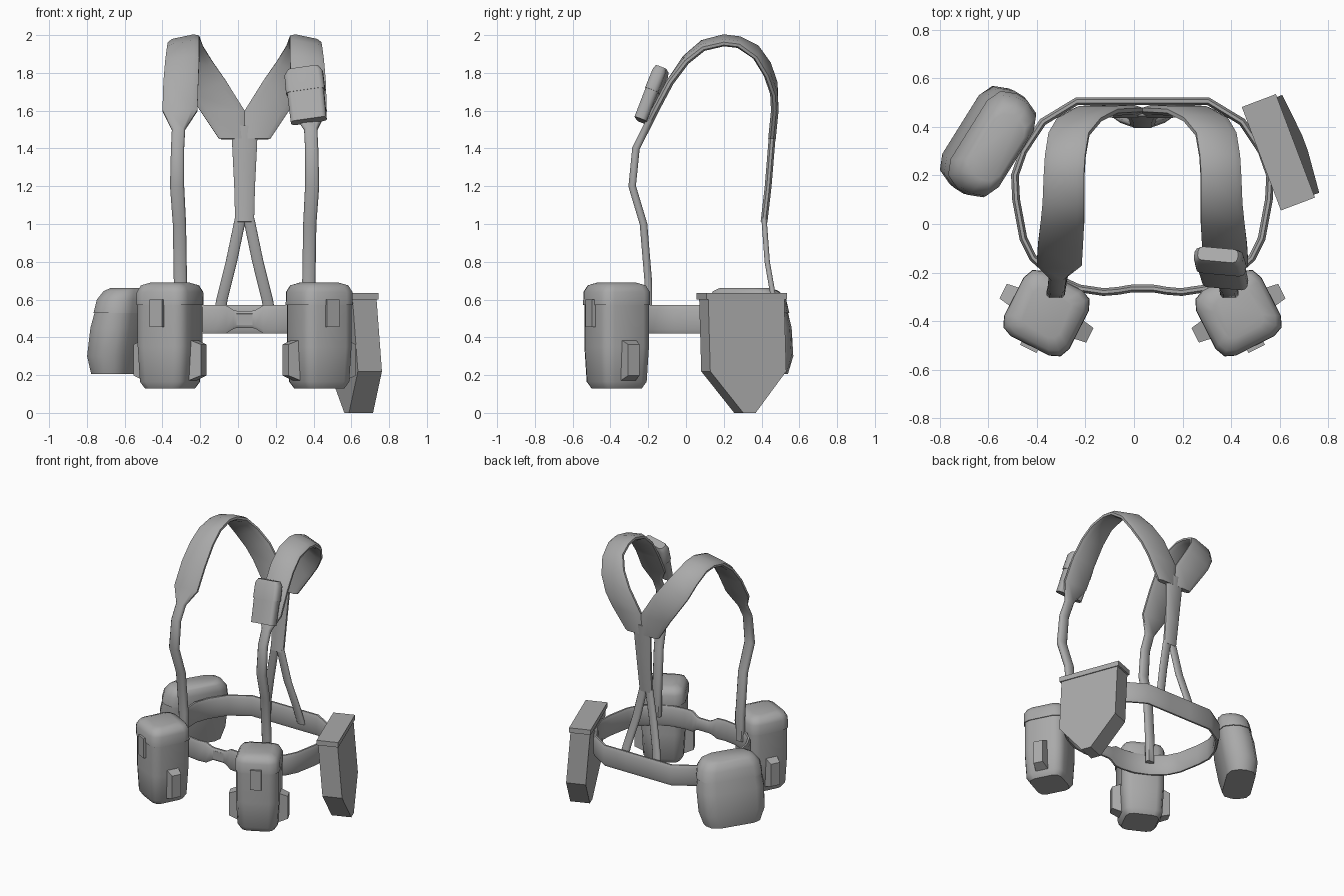
import bpy, bmesh, math
from mathutils import Vector, Matrix

if "Cube" in bpy.data.objects:
    bpy.data.objects.remove(bpy.data.objects["Cube"])

MID = 0.035  # the harness is symmetric about this x
SIDES = ((-1, "right"), (1, "left"))

grey = bpy.data.materials.new("webbing grey")
grey.use_nodes = True
grey.diffuse_color = (0.4, 0.4, 0.4, 1)
grey.node_tree.nodes["Principled BSDF"].inputs["Base Color"].default_value = (0.4, 0.4, 0.4, 1)


def loft(name, rings, closed=False, angle=45):
    """Skin a list of equal rings, capped unless the loft closes on itself."""
    bm = bmesh.new()
    loops = [[bm.verts.new(p) for p in ring] for ring in rings]
    n = len(loops[0])
    pairs = list(zip(loops, loops[1:]))
    if closed:
        pairs.append((loops[-1], loops[0]))
    else:
        bm.faces.new(loops[0])
        bm.faces.new(loops[-1])
    for low, high in pairs:
        for i in range(n):
            j = (i + 1) % n
            bm.faces.new((low[i], low[j], high[j], high[i]))
    bmesh.ops.recalc_face_normals(bm, faces=bm.faces)
    mesh = bpy.data.meshes.new(name)
    bm.to_mesh(mesh)
    bm.free()
    mesh.materials.append(grey)
    obj = bpy.data.objects.new(name, mesh)
    bpy.context.collection.objects.link(obj)
    bpy.ops.object.select_all(action="DESELECT")
    obj.select_set(True)
    bpy.context.view_layer.objects.active = obj
    bpy.ops.object.shade_smooth_by_angle(angle=math.radians(angle))
    return obj


def ribbon(name, edges, half, closed=False):
    """Webbing between pairs of edge points, with a softly bulged section."""
    edges = [(Vector(a), Vector(b)) for a, b in edges]
    mids = [(a + b) / 2 for a, b in edges]
    last = len(edges) - 1
    rings = []
    for i, (a, b) in enumerate(edges):
        if closed:
            t = mids[(i + 1) % len(mids)] - mids[i - 1]
        else:
            t = mids[min(i + 1, last)] - mids[max(i - 1, 0)]
        n = t.cross(b - a).normalized() * half
        p, q = a.lerp(b, 0.15), a.lerp(b, 0.85)
        rings.append([a + n * 0.4, p + n, q + n, b + n * 0.4,
                      b - n * 0.4, q - n, p - n, a - n * 0.4])
    return loft(name, rings, closed, 50)


def rounded(hx, hy, c):
    """Rectangle outline with rounded corners."""
    corner = [(hx, hy - c), (hx - 0.3 * c, hy - 0.3 * c), (hx - c, hy)]
    top = corner + [(-x, y) for x, y in reversed(corner)]
    return top + [(-x, -y) for x, y in top]


def bag(name, outline, levels, place, angle=45):
    """Stack scaled outlines; a level is height, scale and sideways lean."""
    rings = [[place @ Vector((x * s, y * s + lean, z)) for x, y in outline]
             for z, s, lean in levels]
    return loft(name, rings, angle=angle)


def box(name, size, place, taper=1.0):
    """Box that narrows towards local -y."""
    hx, hy, hz = (v / 2 for v in size)
    rings = [[place @ Vector((x * k, y, z * k)) for x, z in
              ((-hx, -hz), (hx, -hz), (hx, hz), (-hx, hz))]
             for y, k in ((hy, 1), (-hy, taper))]
    return loft(name, rings, angle=30)


def turned(x, y, z, degrees):
    return Matrix.Translation((x, y, z)) @ Matrix.Rotation(math.radians(degrees), 4, "Z")


# Belt: half outline (offset, depth, half height), mirrored into a loop
half_belt = [(0.04, -0.265, 0.045), (0.06, -0.268, 0.05), (0.1, -0.275, 0.075),
             (0.16, -0.28, 0.075), (0.26, -0.265, 0.075), (0.36, -0.22, 0.075),
             (0.45, -0.14, 0.075), (0.49, -0.06, 0.075), (0.52, 0.1, 0.075),
             (0.525, 0.2, 0.075), (0.49, 0.3, 0.075), (0.41, 0.42, 0.075),
             (0.27, 0.505, 0.075), (0.09, 0.505, 0.075)]
outline = half_belt + [(-x, y, h) for x, y, h in reversed(half_belt)]
ribbon("belt", [((MID + x, y, 0.495 - h), (MID + x, y, 0.495 + h))
                for x, y, h in outline], 0.016, True)
box("buckle", (0.1, 0.03, 0.07), turned(MID, -0.267, 0.495, 0), 0.85)

# Shoulder straps: inner offset, outer offset, depth, height, outer edge drop
strap = [(0.31, 0.37, -0.2, 0.5, 0), (0.305, 0.375, -0.2, 0.7, 0),
         (0.31, 0.38, -0.225, 1, 0), (0.32, 0.395, -0.285, 1.2, 0),
         (0.32, 0.39, -0.265, 1.4, 0), (0.315, 0.385, -0.215, 1.5, 0),
         (0.25, 0.435, -0.165, 1.6, 0), (0.245, 0.43, -0.085, 1.75, 0),
         (0.24, 0.42, 0, 1.88, 0.02), (0.24, 0.41, 0.09, 1.96, 0.03),
         (0.24, 0.405, 0.2, 1.99, 0.035), (0.235, 0.4, 0.28, 1.98, 0.035),
         (0.22, 0.385, 0.37, 1.94, 0.06), (0.17, 0.35, 0.43, 1.86, 0.08),
         (0.1, 0.29, 0.465, 1.76, 0.08), (0, 0.235, 0.47, 1.6, 0),
         (0, 0.135, 0.455, 1.45, 0)]
for s, side in SIDES:
    ribbon(side + "_shoulder_strap",
           [((MID + s * a, y, z), (MID + s * b, y, z - d)) for a, b, y, z, d in strap], 0.02)
    # Lower back strap legs
    ribbon(side + "_back_strap_leg",
           [((MID + s * (x - 0.03), y, z), (MID + s * (x + 0.03), y, z))
            for x, y, z in ((0.022, 0.413, 1.03), (0.07, 0.43, 0.8),
                            (0.12, 0.465, 0.6), (0.14, 0.49, 0.48))], 0.014)

# Single strap down the back
ribbon("back_strap", [((MID - w, y, z), (MID + w, y, z)) for w, y, z in
                      ((0.07, 0.462, 1.52), (0.066, 0.453, 1.42),
                       (0.055, 0.435, 1.2), (0.05, 0.413, 1.01))], 0.018)

# Front pouches with lid, latch and side pockets
for s, side in SIDES:
    place = turned(MID + s * 0.395, -0.367, 0, s * 27)
    square = rounded(0.145, 0.145, 0.06)
    bag(side + "_pouch_body", square,
        [(0.13, 0.78, 0), (0.165, 0.93, 0), (0.35, 1, 0), (0.59, 1, 0)], place)
    bag(side + "_pouch_lid", square,
        [(0.57, 1.04, 0), (0.64, 1.03, 0), (0.675, 0.9, 0), (0.69, 0.6, 0)], place, 60)
    box(side + "_pouch_latch", (0.075, 0.03, 0.145),
        place @ Matrix.Translation((0, -0.15, 0.528)))
    for k in (-1, 1):
        box(side + "_pouch_side_pocket", (0.09, 0.07, 0.22),
            place @ turned(k * 0.165, 0, 0.28, k * 90), 0.75)

# Canteen bag with lid and top flap
place = turned(-0.588, 0.331, 0, 58)
oval = rounded(0.235, 0.115, 0.09)
bag("canteen_bag", oval, [(0.205, 0.84, 0.04), (0.3, 0.98, 0.035),
                          (0.45, 1, 0.01), (0.56, 0.93, -0.01)], place)
bag("canteen_lid", oval, [(0.53, 0.98, -0.005), (0.6, 0.93, -0.015),
                          (0.645, 0.78, -0.025), (0.66, 0.62, -0.03)], place, 60)

# Spade cover: pointed flat case leaning outwards, with a rim
place = turned(0.594, 0.295, 0, 20.7)
pointed = [(-0.215, 0.61), (-0.215, 0.22), (-0.035, 0), (0.035, 0), (0.215, 0.22), (0.215, 0.61)]
loft("spade_cover", [[place @ Vector((x + 0.08 * (0.6 - z), y, z)) for y, z in pointed]
                     for x in (-0.068, 0.068)], angle=30)
box("spade_cover_rim", (0.15, 0.455, 0.036), place @ Matrix.Translation((0, 0, 0.617)))

# Small chest pouch hung on the left strap
up = Vector((-0.03, 0.11, 0.28)).normalized()
across = Vector((1, -0.1, 0.12))
across = (across - up * across.dot(up)).normalized()
place = Matrix((across, up.cross(across), up)).transposed().to_4x4()
place = Matrix.Translation((0.36, -0.18, 1.685)) @ place
slab = rounded(0.098, 0.035, 0.022)
bag("chest_pouch_body", slab, [(-0.15, 0.97, 0), (0.05, 1, 0)], place)
bag("chest_pouch_lid", slab, [(0.015, 1.06, 0), (0.12, 1.04, 0), (0.148, 0.85, 0)], place)
